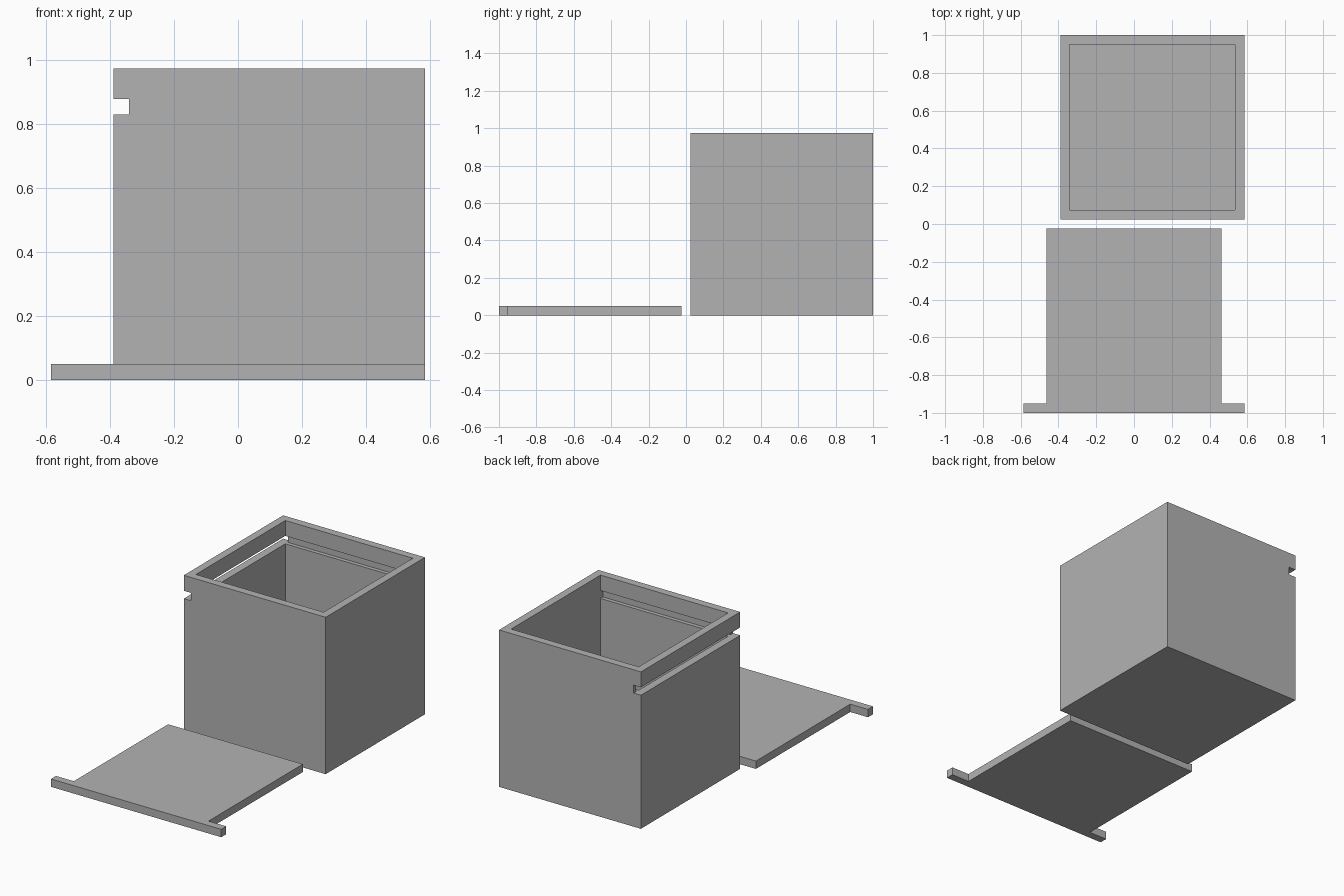
import bpy, bmesh

if "Cube" in bpy.data.objects:
    bpy.data.objects.remove(bpy.data.objects["Cube"])

WALL = 0.049              # wall, floor and lid thickness
X0, X1 = -0.39, 0.585     # box extents
Y0, Y1 = 0.025, 1.0
HEIGHT = 0.975
SLOT_Z0, SLOT_Z1 = 0.83, 0.879

grey = bpy.data.materials.new("light_grey")
grey.diffuse_color = (0.45, 0.45, 0.45, 1)
grey.use_nodes = True
grey.node_tree.nodes["Principled BSDF"].inputs["Base Color"].default_value = grey.diffuse_color


def prism(name, outline, z0, z1):
    """Extrude a flat outline from z0 to z1."""
    bm = bmesh.new()
    base = bm.faces.new([bm.verts.new((x, y, z0)) for x, y in outline])
    top = bmesh.ops.extrude_face_region(bm, geom=[base])["geom"]
    for v in top:
        if isinstance(v, bmesh.types.BMVert):
            v.co.z = z1
    bmesh.ops.recalc_face_normals(bm, faces=bm.faces)
    mesh = bpy.data.meshes.new(name)
    bm.to_mesh(mesh)
    bm.free()
    mesh.materials.append(grey)
    obj = bpy.data.objects.new(name, mesh)
    bpy.context.collection.objects.link(obj)
    return obj


def block(name, x0, x1, y0, y1, z0, z1):
    return prism(name, [(x0, y0), (x1, y0), (x1, y1), (x0, y1)], z0, z1)


def cut(target, cutter):
    """Subtract the cutter and remove it."""
    mod = target.modifiers.new("cut", 'BOOLEAN')
    mod.operation = 'DIFFERENCE'
    mod.solver = 'EXACT'
    mod.object = cutter
    bpy.context.view_layer.objects.active = target
    bpy.ops.object.modifier_apply(modifier=mod.name)
    bpy.data.objects.remove(cutter)


# Open box
box = block("box", X0, X1, Y0, Y1, 0, HEIGHT)
cut(box, block("cavity_cutter", X0 + WALL, X1 - WALL, Y0 + WALL, Y1 - WALL,
               WALL, HEIGHT + 0.1))
# Slot through the left wall for the lid and its handle
cut(box, block("slot_cutter", X0 - 0.1, X0 + WALL, Y0 - 0.1, Y1 + 0.1,
               SLOT_Z0, SLOT_Z1))
# Half-depth guide grooves in the front and back walls
cut(box, block("groove_cutter", X0 + WALL / 2, X1 - WALL, Y0 + WALL / 2,
               Y1 - WALL / 2, SLOT_Z0, SLOT_Z1))

# Sliding lid lying flat, with a wider handle bar along its front edge
half = [(0.585, -1.0), (0.585, -1.0 + WALL), (0.463, -1.0 + WALL), (0.463, -0.025)]
prism("sliding_lid", half + [(-x, y) for x, y in reversed(half)], 0, WALL)
